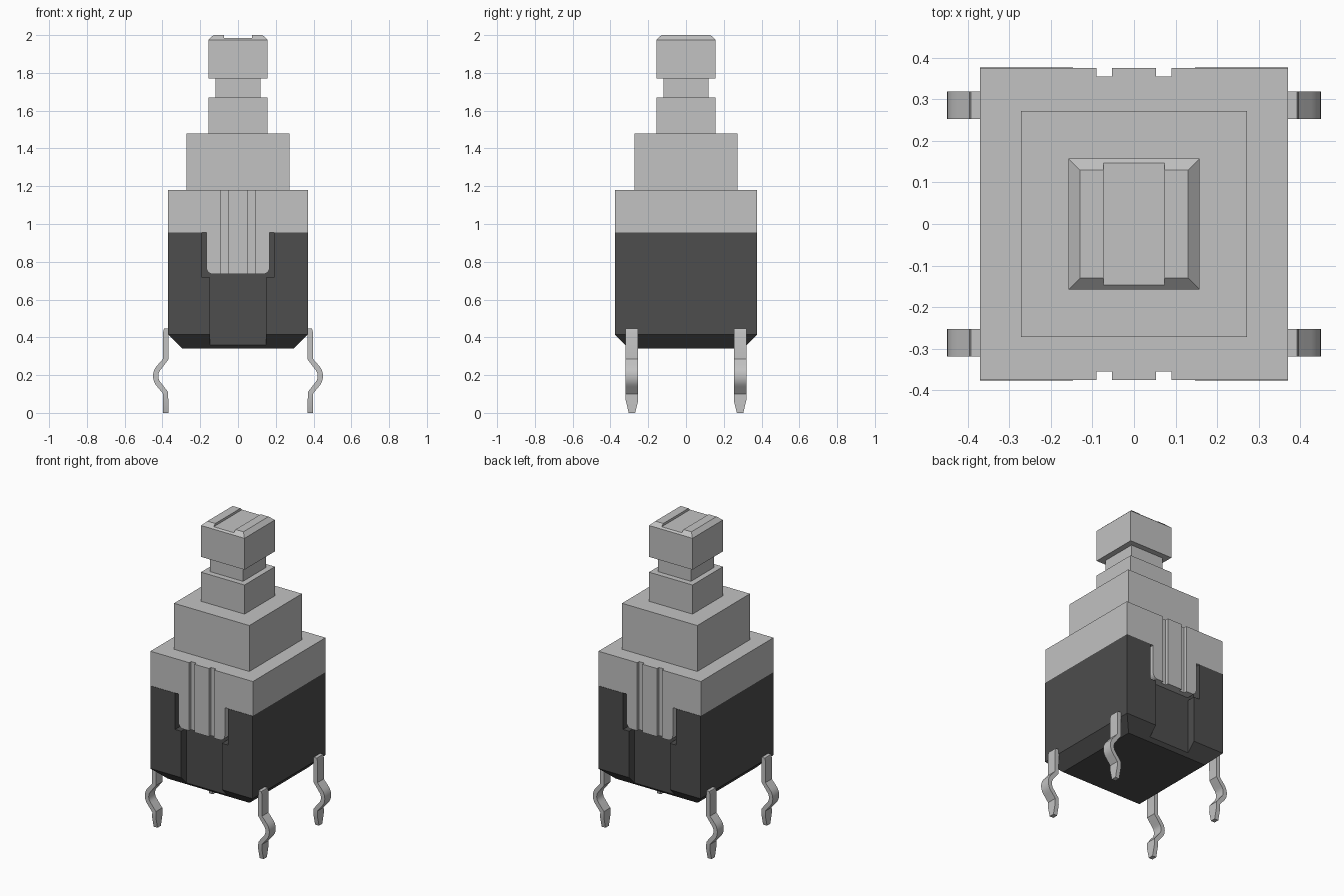
import bpy, bmesh, math

cube = bpy.data.objects.get("Cube")
if cube:
    bpy.data.objects.remove(cube, do_unlink=True)


def material(name, v):
    m = bpy.data.materials.new(name)
    m.use_nodes = True
    m.diffuse_color = (v, v, v, 1)
    m.node_tree.nodes["Principled BSDF"].inputs["Base Color"].default_value = (v, v, v, 1)
    return m


LIGHT = material("light grey", 0.54)
DARK = material("charcoal", 0.075)


def finish(name, bm, mat):
    bmesh.ops.recalc_face_normals(bm, faces=bm.faces)
    me = bpy.data.meshes.new(name)
    bm.to_mesh(me)
    bm.free()
    ob = bpy.data.objects.new(name, me)
    bpy.context.collection.objects.link(ob)
    if mat:
        me.materials.append(mat)
    return ob


def loft(name, rings, mat):
    """Join rings of points with quads and cap both ends."""
    bm = bmesh.new()
    vs = [[bm.verts.new(p) for p in r] for r in rings]
    n = len(vs[0])
    for a, b in zip(vs, vs[1:]):
        for i in range(n):
            j = (i + 1) % n
            bm.faces.new((a[i], a[j], b[j], b[i]))
    bm.faces.new(vs[0])
    bm.faces.new(vs[-1])
    return finish(name, bm, mat)


def rect(hx, hy, z):
    return [(-hx, -hy, z), (hx, -hy, z), (hx, hy, z), (-hx, hy, z)]


def box(x0, x1, y0, y1, z0, z1):
    return loft("cutter", [[(x0, y0, z), (x1, y0, z), (x1, y1, z), (x0, y1, z)]
                           for z in (z0, z1)], None)


def cut(ob, *bounds):
    """Subtract a box, then discard the cutter."""
    c = box(*bounds)
    c.hide_render = True
    mod = ob.modifiers.new("cut", 'BOOLEAN')
    mod.operation, mod.solver, mod.object = 'DIFFERENCE', 'EXACT', c
    bpy.context.view_layer.objects.active = ob
    bpy.ops.object.modifier_apply(modifier=mod.name)
    bpy.data.objects.remove(c, do_unlink=True)


# Dark base with chamfered underside, front and back channels and tab notches
base = loft("base_body", [rect(0.295, 0.302, 0.34), rect(0.37, 0.377, 0.415),
                          rect(0.37, 0.377, 0.955)], DARK)
for y0, y1 in ((-0.5, -0.322), (0.322, 0.5)):
    cut(base, -0.147, 0.147, y0, y1, 0.2, 1.1)
    cut(base, -0.19, 0.19, y0, y1, 0.718, 1.1)

# Light upper housing: T outline with rounded tab corners, extruded front to back
R = 0.035
right = [(0.37, 1.18), (0.37, 0.955), (0.167, 0.955)]
for k in range(6):
    a = math.radians(18 * k)
    right.append((0.167 - R + R * math.cos(a), 0.735 + R - R * math.sin(a)))
outline = right + [(-x, z) for x, z in reversed(right)]
housing = loft("upper_housing", [[(x, y, z) for x, z in outline] for y in (-0.375, 0.375)], LIGHT)
# Hollow between the tabs, then the two vertical grooves on each tab
cut(housing, -0.3, 0.3, -0.322, 0.322, 0.6, 0.955)
for y0, y1 in ((-0.5, -0.355), (0.355, 0.5)):
    for x0, x1 in ((-0.09, -0.053), (0.053, 0.09)):
        cut(housing, x0, x1, y0, y1, 0.6, 1.3)

# Square collar and the necked plunger with a slotted, bevelled cap
loft("collar", [rect(0.272, 0.272, 1.18), rect(0.272, 0.272, 1.48)], LIGHT)
steps = [(0.157, 1.48), (0.157, 1.67), (0.12, 1.67), (0.12, 1.77),
         (0.157, 1.77), (0.157, 1.975), (0.13, 2.0)]
plunger = loft("plunger", [rect(h, h, z) for h, z in steps], LIGHT)
cut(plunger, -0.073, 0.073, -0.4, 0.4, 1.985, 2.2)

# Bent pin centreline (x, z, half width), top to tapered tip
T = 0.014
path = [(0.378, 0.446, 0.033), (0.383, 0.425, 0.033), (0.383, 0.284, 0.033)]
for k in range(9):
    a = math.radians(45 - 11.25 * k)
    path.append((0.368 + 0.068 * math.cos(a), 0.195 + 0.068 * math.sin(a), 0.033))
path += [(0.383, 0.106, 0.033), (0.383, 0.065, 0.033), (0.383, 0.0, 0.017)]


def pin(name, sx, cy):
    rings = []
    for i, (x, z, w) in enumerate(path):
        a, b = path[max(i - 1, 0)], path[min(i + 1, len(path) - 1)]
        dx, dz = b[0] - a[0], b[1] - a[1]
        if i in (0, len(path) - 1):
            dx, dz = 0, -1
        d = math.hypot(dx, dz)
        nx, nz = -dz / d * T, dx / d * T
        rings.append([(sx * (x + s * nx), cy + t * w, z + s * nz)
                      for s, t in ((-1, -1), (1, -1), (1, 1), (-1, 1))])
    ob = loft(name, rings, LIGHT)
    bpy.ops.object.select_all(action='DESELECT')
    ob.select_set(True)
    bpy.context.view_layer.objects.active = ob
    bpy.ops.object.shade_smooth_by_angle(angle=math.radians(25))


for side, sx in (("left", 1), ("right", -1)):
    for end, cy in (("front", -0.286), ("back", 0.286)):
        pin(f"{end}_{side}_pin", sx, cy)
